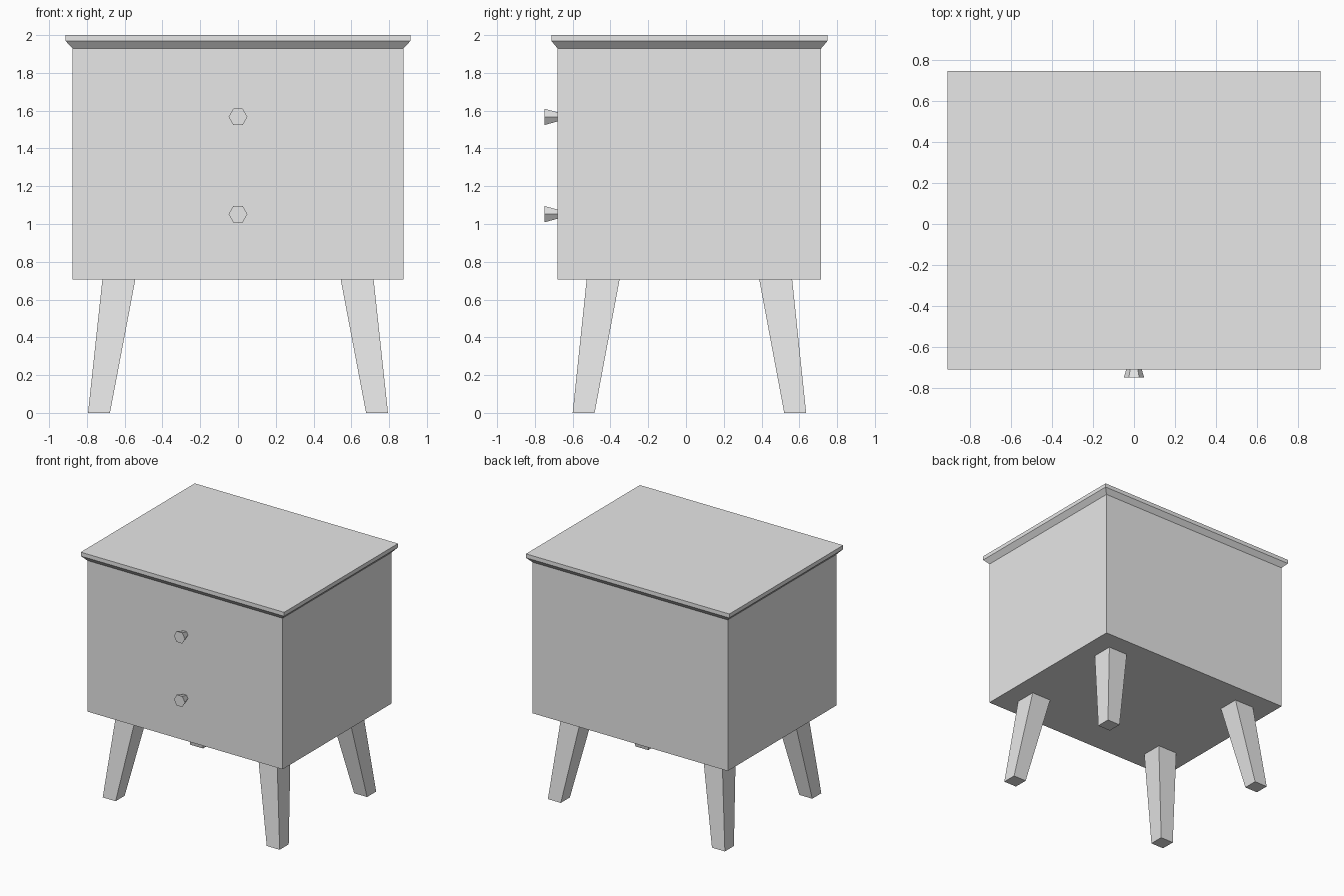
import bpy
import bmesh
import math

if "Cube" in bpy.data.objects:
    bpy.data.objects.remove(bpy.data.objects["Cube"], do_unlink=True)

grey = bpy.data.materials.new("light grey")
grey.use_nodes = True
grey.diffuse_color = (0.8, 0.8, 0.8, 1)
grey.node_tree.nodes["Principled BSDF"].inputs["Base Color"].default_value = (0.8, 0.8, 0.8, 1)

MID_Y = 0.018  # depth centre of the cabinet, set back by the knobs


def loft(name, rings):
    """Closed flat-faced solid through rings of matching points."""
    bm = bmesh.new()
    loops = [[bm.verts.new(p) for p in ring] for ring in rings]
    n = len(loops[0])
    for low, high in zip(loops, loops[1:]):
        for i in range(n):
            j = (i + 1) % n
            bm.faces.new((low[i], low[j], high[j], high[i]))
    bm.faces.new(loops[0][::-1])
    bm.faces.new(loops[-1])
    bmesh.ops.recalc_face_normals(bm, faces=bm.faces)
    mesh = bpy.data.meshes.new(name)
    bm.to_mesh(mesh)
    bm.free()
    mesh.materials.append(grey)
    obj = bpy.data.objects.new(name, mesh)
    bpy.context.collection.objects.link(obj)
    return obj


def rect(cx, cy, hx, hy, z):
    return [(cx - hx, cy - hy, z), (cx + hx, cy - hy, z),
            (cx + hx, cy + hy, z), (cx - hx, cy + hy, z)]


def hexagon(radius, y, z):
    return [(radius * math.cos(i * math.pi / 3), y,
             z + radius * math.sin(i * math.pi / 3)) for i in range(6)]


# Cabinet box
loft("cabinet", [rect(0, MID_Y, 0.876, 0.698, z) for z in (0.705, 1.93)])

# Overhanging top with a sloped underside
loft("top_board", [rect(0, MID_Y, 0.876, 0.698, 1.93),
                   rect(0, MID_Y, 0.912, 0.73, 1.968),
                   rect(0, MID_Y, 0.912, 0.73, 2.0)])

# Splayed, tapered legs
for side, sx in (("left", 1), ("right", -1)):
    for end, sy in (("front", -1), ("back", 1)):
        loft(f"{end}_{side}_leg",
             [rect(sx * 0.736, MID_Y + sy * 0.56, 0.058, 0.058, 0),
              rect(sx * 0.631, MID_Y + sy * 0.457, 0.087, 0.087, 0.705)])

# Six-sided flared knobs
for label, z in (("upper", 1.567), ("lower", 1.052)):
    loft(f"{label}_knob", [hexagon(0.028, -0.68, z), hexagon(0.05, -0.75, z)])
